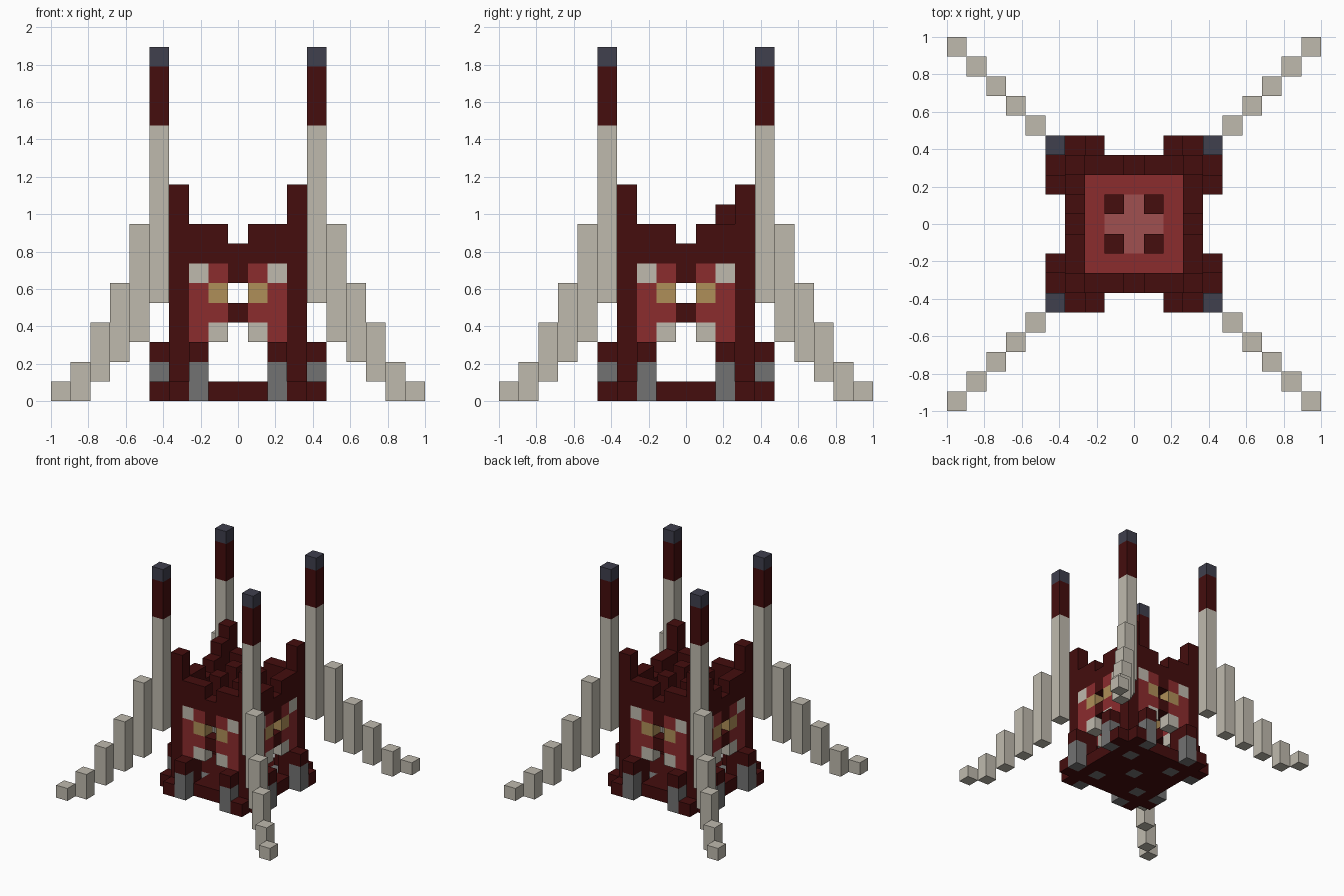
import bpy, bmesh
from mathutils import Vector

cube = bpy.data.objects.get("Cube")
if cube:
    bpy.data.objects.remove(cube, do_unlink=True)

U = 2 / 19  # edge of one block
COLOURS = {
    "dark_red": (0.058, 0.004, 0.004),
    "red": (0.26, 0.025, 0.027),
    "pale_red": (0.35, 0.08, 0.08),
    "bone": (0.52, 0.49, 0.42),
    "gold": (0.43, 0.275, 0.098),
    "grey": (0.17, 0.17, 0.17),
    "slate": (0.05, 0.05, 0.074),
}
NAMES = list(COLOURS)
for name, rgb in COLOURS.items():
    m = bpy.data.materials.new(name)
    m.use_nodes = True
    m.diffuse_color = (*rgb, 1)
    m.node_tree.nodes["Principled BSDF"].inputs["Base Color"].default_value = (*rgb, 1)

taken = set()  # every filled cell, so touching faces are left out
parts = {}


def fill(part, x, y, z0, z1, colour):
    """Fill a vertical run of blocks in one part."""
    for z in range(z0, z1):
        parts.setdefault(part, {})[(x, y, z)] = colour
        taken.add((x, y, z))


def four(part, x, y, z0, z1, colour):
    """Repeat a run on all four sides."""
    for _ in range(4):
        fill(part, x, y, z0, z1, colour)
        x, y = -y, x


def eight(part, x, y, z0, z1, colour):
    """Repeat a run on all four sides, mirrored."""
    four(part, x, y, z0, z1, colour)
    four(part, -x, y, z0, z1, colour)


def build(part, cells):
    bm = bmesh.new()
    for cell, colour in cells.items():
        c = Vector(cell) + Vector((0, 0, 0.5))
        for axis in range(3):
            for sign in (-1, 1):
                n = Vector((0, 0, 0))
                n[axis] = sign
                if tuple(int(a + b) for a, b in zip(cell, n)) in taken:
                    continue
                s = Vector((0, 0, 0))
                s[(axis + 1) % 3] = 0.5
                t = n.cross(s)
                mid = c + n / 2
                ring = (mid - s - t, mid + s - t, mid + s + t, mid - s + t)
                f = bm.faces.new([bm.verts.new(p * U) for p in ring])
                f.material_index = NAMES.index(colour)
    bmesh.ops.remove_doubles(bm, verts=bm.verts, dist=U / 100)
    mesh = bpy.data.meshes.new(part)
    for name in NAMES:
        mesh.materials.append(bpy.data.materials[name])
    bm.to_mesh(mesh)
    bm.free()
    bpy.context.collection.objects.link(bpy.data.objects.new(part, mesh))


# Floor with grey studs
for x in range(-3, 4):
    for y in range(-3, 4):
        stud = abs(x) == abs(y) and abs(x) in (0, 2)
        fill("floor", x, y, 0, 1, "grey" if stud else "dark_red")

# Corner towers and the odd raised merlon
four("corner_towers", 3, 3, 0, 11, "dark_red")
fill("raised_merlon", -3, 2, 9, 10, "dark_red")

# Walls: outer, inner and centre columns
eight("walls", 2, -3, 1, 3, "dark_red")
eight("walls", 2, -3, 3, 6, "red")
eight("walls", 2, -3, 6, 7, "bone")
eight("walls", 2, -3, 7, 9, "dark_red")
eight("walls", 1, -3, 3, 4, "bone")
eight("walls", 1, -3, 4, 5, "red")
eight("walls", 1, -3, 5, 6, "gold")
eight("walls", 1, -3, 6, 7, "red")
eight("walls", 1, -3, 7, 9, "dark_red")
four("walls", 0, -3, 4, 5, "dark_red")
four("walls", 0, -3, 6, 8, "dark_red")

# Sunken roof with a pale cross and four short posts
for x in range(-2, 3):
    for y in range(-2, 3):
        edge = max(abs(x), abs(y)) == 2
        fill("roof", x, y, 6, 7, "red" if edge else "pale_red")
four("roof_posts", 1, 1, 7, 9, "dark_red")

# Buttresses beside each doorway and low corner steps
eight("buttresses", 2, -4, 0, 2, "grey")
eight("buttresses", 2, -4, 2, 3, "dark_red")
eight("corner_steps", 3, -4, 0, 1, "dark_red")

# Diagonal stepped legs rising to tall spires
for c, low, high in ((9, 0, 1), (8, 0, 2), (7, 1, 4), (6, 2, 6), (5, 3, 9)):
    four("stepped_legs", c, c, low, high, "bone")
four("spires", 4, 4, 5, 14, "bone")
four("spires", 4, 4, 14, 17, "dark_red")
four("spires", 4, 4, 17, 18, "slate")

for part, cells in parts.items():
    build(part, cells)
